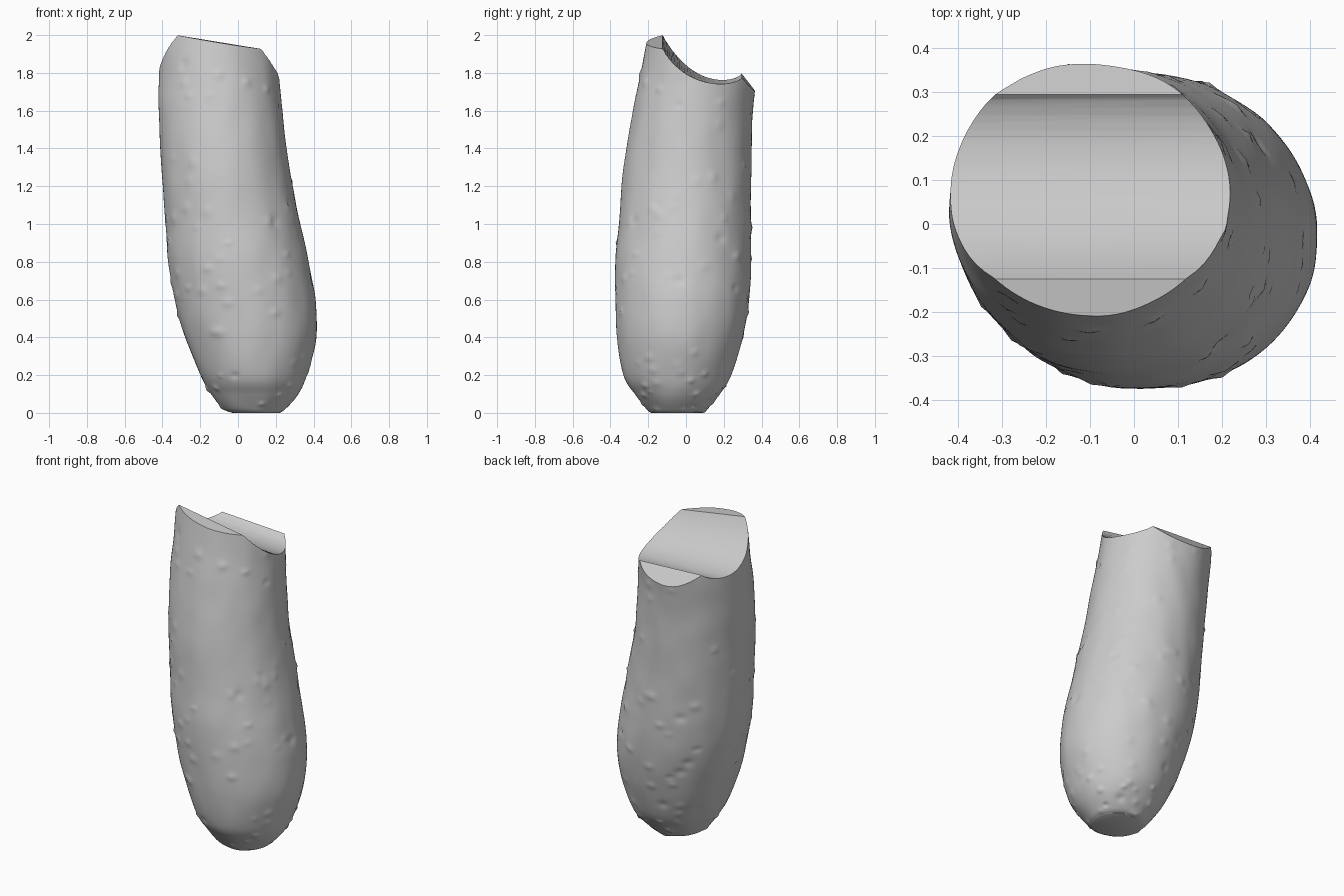
import bpy
import bmesh
import math
import random
from mathutils import Vector, noise

random.seed(4)
default_cube = bpy.data.objects.get("Cube")
if default_cube:
    bpy.data.objects.remove(default_cube, do_unlink=True)

SIDES, RINGS = 120, 170

# Cross-sections: height, x range, y range
SECTIONS = [
    (0, -.03, .22, -.18, .07),
    (.02, -.08, .25, -.21, .11),
    (.1, -.14, .32, -.27, .18),
    (.2, -.2, .365, -.33, .24),
    (.4, -.28, .415, -.365, .3),
    (.6, -.335, .41, -.375, .335),
    (.8, -.37, .375, -.375, .345),
    (1, -.385, .33, -.355, .345),
    (1.3, -.405, .27, -.33, .345),
    (1.6, -.42, .235, -.28, .355),
    (1.8, -.42, .215, -.24, .375),
    (2.1, -.42, .2, -.18, .39),
]


def section_at(position):
    """Smooth interpolation through the section list."""
    i = min(int(position), len(SECTIONS) - 2)
    t = position - i
    rows = [SECTIONS[max(0, min(len(SECTIONS) - 1, i + k))] for k in (-1, 0, 1, 2)]
    return [b + t / 2 * (c - a + t * (2 * a - 5 * b + 4 * c - d
                                      + t * (3 * (b - c) + d - a)))
            for a, b, c, d in zip(*rows)]


def make_object(name, mesh_data, material):
    mesh = bpy.data.meshes.new(name)
    bmesh.ops.recalc_face_normals(mesh_data, faces=mesh_data.faces)
    mesh_data.to_mesh(mesh)
    mesh_data.free()
    obj = bpy.data.objects.new(name, mesh)
    bpy.context.collection.objects.link(obj)
    mesh.materials.append(material)
    return obj


def bridge(bm, lower, upper):
    for i in range(len(lower)):
        j = (i + 1) % len(lower)
        bm.faces.new((lower[i], lower[j], upper[j], upper[i]))


skin = bpy.data.materials.new("plain grey")
skin.use_nodes = True
grey = (.6, .6, .6, 1)
skin.diffuse_color = grey
skin.node_tree.nodes["Principled BSDF"].inputs["Base Color"].default_value = grey

# Body: lofted rings
bm = bmesh.new()
rings = []
for r in range(RINGS + 1):
    z, left, right, front, back = section_at(r / RINGS * (len(SECTIONS) - 1))
    ring = []
    for s in range(SIDES):
        a = math.tau * s / SIDES
        ring.append(bm.verts.new(((left + right) / 2 + (right - left) / 2 * math.cos(a),
                                  (front + back) / 2 + (back - front) / 2 * math.sin(a), z)))
    if rings:
        bridge(bm, rings[-1], ring)
    rings.append(ring)
bm.faces.new(rings[0])
bm.faces.new(rings[-1])
bm.normal_update()

# Skin: gentle unevenness, with scattered warts and a few pits
spots = []
for k in range(130):
    spot = random.choice(random.choice(rings[8:-12])).co.copy()
    spots.append((spot, random.uniform(.012, .024),
                  -.008 if k % 7 == 0 else random.uniform(.003, .008)))
moves = []
for ring in rings[4:]:
    for v in ring:
        height = .004 * noise.noise(Vector((v.co.x * 9, v.co.y * 9, v.co.z * 5)))
        for spot, radius, size in spots:
            d = (v.co - spot).length_squared / radius ** 2
            if d < 5:
                height += size * math.exp(-d)
        moves.append((v, v.normal * height))
for v, offset in moves:
    v.co += offset
body = make_object("vegetable_body", bm, skin)

# Cutter: scooped top with a flat lip in front and a falling lip behind
bm = bmesh.new()
ends = []
for x, lip, dip, rear in ((-.6, 2.045, 1.77, 1.81), (.5, 1.865, 1.73, 1.755)):
    profile = [(-.6, lip - .02), (-.125, lip)]
    for k in range(1, 24):
        y = -.125 + .425 * k / 24
        side = lip if y < .19 else rear
        reach = .315 if y < .19 else .11
        u = min(1, abs(y - .19) / reach)
        profile.append((y, dip + (side - dip) * (1 - math.sqrt(1 - .65 * u * u))
                        / (1 - math.sqrt(.35))))
    profile += [(.295, rear), (.6, rear - .36), (.6, 2.5), (-.6, 2.5)]
    ends.append([bm.verts.new((x, y, z)) for y, z in profile])
bridge(bm, *ends)
for end in ends:
    bm.faces.new(end)
cutter = make_object("top_cutter", bm, skin)
cutter.hide_render = True

cut = body.modifiers.new("scooped top", 'BOOLEAN')
cut.operation = 'DIFFERENCE'
cut.solver = 'EXACT'
cut.object = cutter
bpy.ops.object.select_all(action='DESELECT')
body.select_set(True)
bpy.context.view_layer.objects.active = body
bpy.ops.object.modifier_apply(modifier=cut.name)
bpy.data.objects.remove(cutter, do_unlink=True)
bpy.ops.object.shade_smooth_by_angle(angle=math.radians(35))
